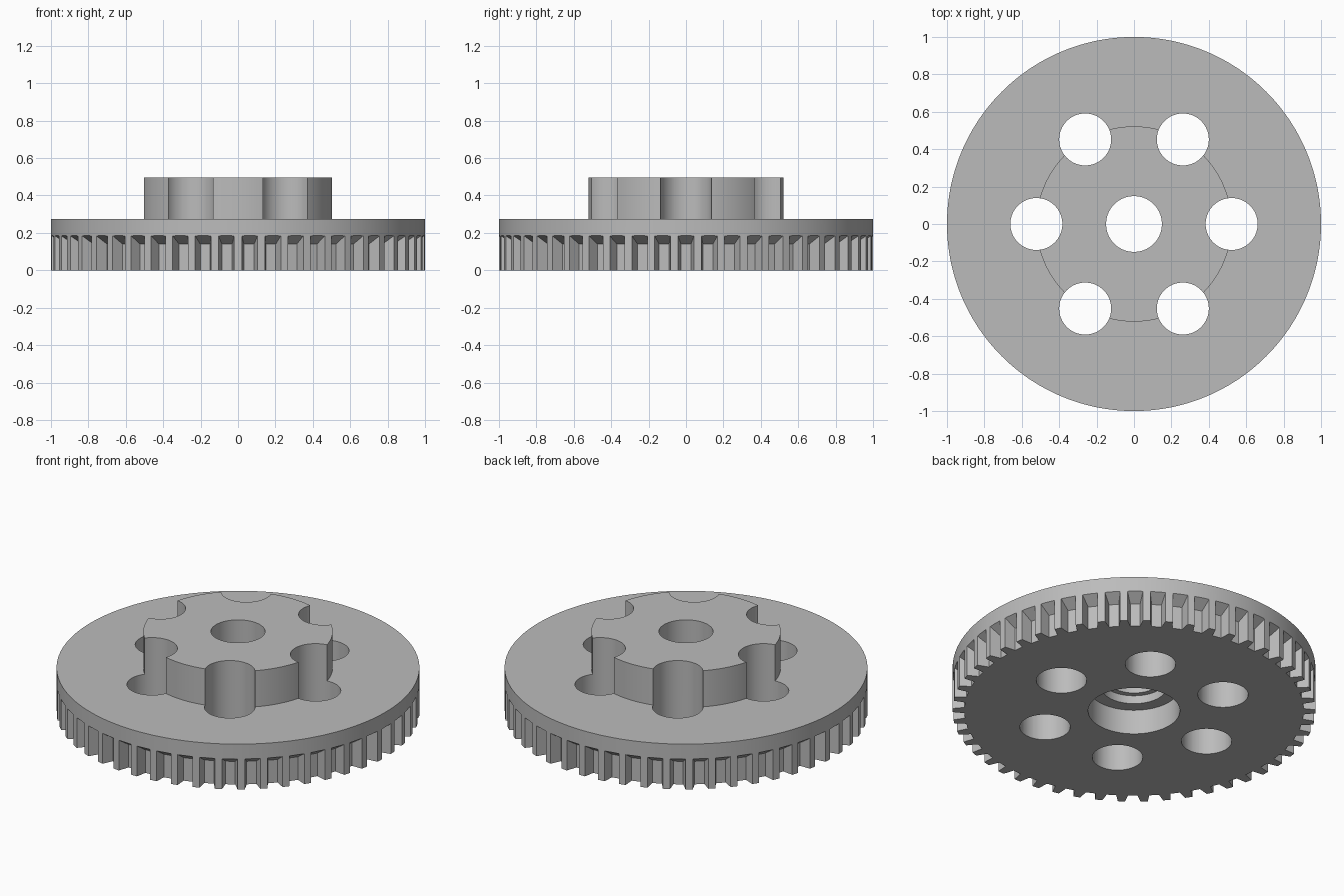
import bpy, bmesh, math
from mathutils import Matrix, Vector

cube = bpy.data.objects.get("Cube")
if cube:
    bpy.data.objects.remove(cube, do_unlink=True)

TEETH, HOLES, SEGMENTS = 50, 6, 200
RIM, ROOT = 1.0, 0.935
HOLE_RING, HOLE_RADIUS = 0.522, 0.139

grey = bpy.data.materials.new("plain grey")
colour = (0.5, 0.5, 0.5, 1)
grey.diffuse_color = colour
grey.use_nodes = True
grey.node_tree.nodes["Principled BSDF"].inputs["Base Color"].default_value = colour


def make_object(name, bm):
    bmesh.ops.recalc_face_normals(bm, faces=bm.faces)
    mesh = bpy.data.meshes.new(name)
    bm.to_mesh(mesh)
    bm.free()
    mesh.materials.append(grey)
    obj = bpy.data.objects.new(name, mesh)
    bpy.context.collection.objects.link(obj)
    return obj


def lathe(name, profile):
    """Turn a closed (radius, height) profile around the z axis."""
    bm = bmesh.new()
    rings = []
    for i in range(SEGMENTS):
        turn = Matrix.Rotation(math.tau * i / SEGMENTS, 3, "Z")
        rings.append([bm.verts.new(turn @ Vector((r, 0, z))) for r, z in profile])
    for i, ring in enumerate(rings):
        following = rings[(i + 1) % SEGMENTS]
        for j in range(len(profile)):
            k = (j + 1) % len(profile)
            bm.faces.new((ring[j], following[j], following[k], ring[k]))
    return make_object(name, bm)


def tooth_gap_cutter():
    """Wedges that flare outwards, each with a sloping roof."""
    bm = bmesh.new()
    flare = 1.5  # continue the wedge past the rim
    outer = ROOT + (RIM - ROOT) * flare
    outer_half, outer_top = 0.027 + 0.016 * flare, 0.14 + 0.045 * flare
    for i in range(TEETH):
        turn = Matrix.Rotation(math.tau * i / TEETH, 3, "Z")
        ends = []
        for r, half, top in ((ROOT, 0.027, 0.14), (outer, outer_half, outer_top)):
            corners = ((-half, -0.1), (half, -0.1), (half, top), (-half, top))
            ends.append([bm.verts.new(turn @ Vector((r, y, z))) for y, z in corners])
        a, b = ends
        bm.faces.new(a)
        bm.faces.new(b)
        for j in range(4):
            k = (j + 1) % 4
            bm.faces.new((a[j], b[j], b[k], a[k]))
    return make_object("tooth_gap_cutter", bm)


def hole_cutter():
    """A ring of upright cylinders."""
    bm = bmesh.new()
    for i in range(HOLES):
        angle = math.tau * i / HOLES
        place = Matrix.Translation((HOLE_RING * math.cos(angle),
                                    HOLE_RING * math.sin(angle), 0.25))
        bmesh.ops.create_cone(bm, cap_ends=True, segments=64, radius1=HOLE_RADIUS,
                              radius2=HOLE_RADIUS, depth=1, matrix=place)
    return make_object("hole_cutter", bm)


# Disc, hub, stepped bore and underside recess in one turned body
wheel = lathe("toothed_wheel", [
    (RIM, 0), (RIM, 0.275), (0.522, 0.275), (0.522, 0.495), (0.149, 0.495),
    (0.149, 0.2), (0.18, 0.2), (0.18, 0.15), (0.253, 0.15), (0.253, 0)])

# Cut the tooth gaps and the ring of holes
bpy.ops.object.select_all(action="DESELECT")
bpy.context.view_layer.objects.active = wheel
wheel.select_set(True)
for cutter in (tooth_gap_cutter(), hole_cutter()):
    cut = wheel.modifiers.new(cutter.name, "BOOLEAN")
    cut.operation = "DIFFERENCE"
    cut.solver = "EXACT"
    cut.object = cutter
    bpy.ops.object.modifier_apply(modifier=cut.name)
    bpy.data.objects.remove(cutter, do_unlink=True)

# Smooth curved walls, sharp edges
bpy.ops.object.shade_smooth_by_angle(angle=math.radians(25))
